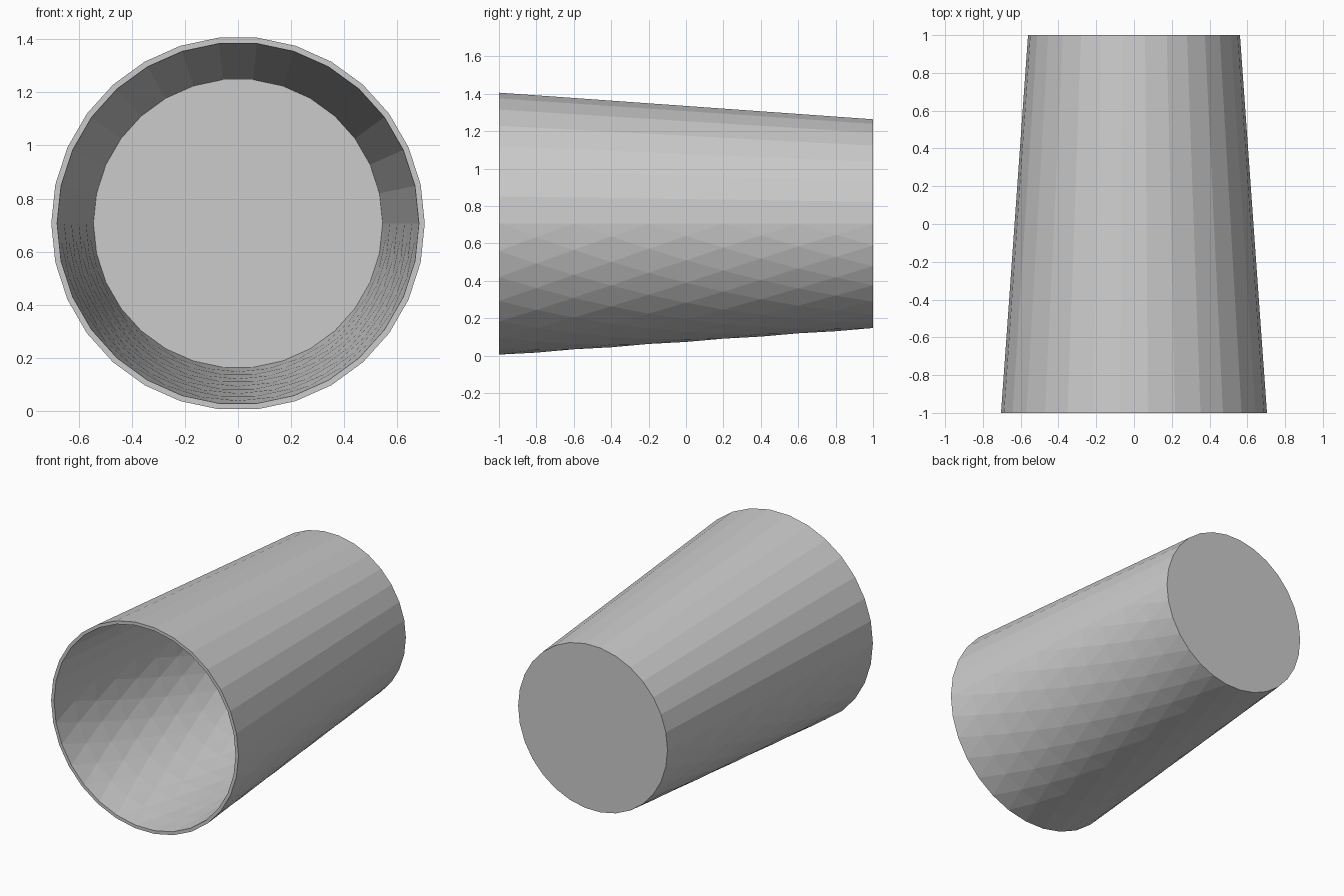
import bpy, bmesh
from math import cos, sin, radians

if "Cube" in bpy.data.objects:
    bpy.data.objects.remove(bpy.data.objects["Cube"])

CZ = 0.706      # height of the axis
STEPS = 15      # facets per half circle
ROWS = 10       # rows of staggered facets on the lower half

bm = bmesh.new()


def ring(y, r, odd=False):
    """Upper half on regular angles, lower half shifted half a step on odd rows."""
    angles = [12 * k for k in range(STEPS + 1)]
    if odd:
        angles += [186 + 12 * k for k in range(STEPS)]
    else:
        angles += [192 + 12 * k for k in range(STEPS - 1)]
    return [bm.verts.new((r * cos(radians(a)), y, CZ + r * sin(radians(a)))) for a in angles]


def shell(y0, r0, y1, r1):
    """Tapered wall; returns its front and back rings."""
    rings = []
    for i in range(ROWS + 1):
        t = i / ROWS
        rings.append(ring(y0 + (y1 - y0) * t, r0 + (r1 - r0) * t, i % 2 == 1))
    for i in range(ROWS):
        a, b = rings[i], rings[i + 1]
        for k in range(STEPS):
            bm.faces.new((a[k], a[k + 1], b[k + 1], b[k]))
        even, odd = (a, b) if i % 2 == 0 else (b, a)
        e = even[STEPS:] + [even[0]]
        o = odd[STEPS:] + [odd[0]]
        for k in range(STEPS + 1):
            bm.faces.new((e[k], o[k], o[k + 1]))
            if k < STEPS:
                bm.faces.new((e[k], o[k + 1], e[k + 1]))
    return rings[0], rings[-1]


# Outer wall, inner wall
outer_front, outer_back = shell(-1, 0.704, 1, 0.561)
inner_front, inner_back = shell(-1, 0.682, 0.98, 0.545)

# Closed end, inside floor and rim
bm.faces.new(outer_back)
bm.faces.new(inner_back)
n = len(outer_front)
for k in range(n):
    j = (k + 1) % n
    bm.faces.new((outer_front[k], outer_front[j], inner_front[j], inner_front[k]))

bmesh.ops.recalc_face_normals(bm, faces=bm.faces)
mesh = bpy.data.meshes.new("tapered_cup")
bm.to_mesh(mesh)
bm.free()
cup = bpy.data.objects.new("tapered_cup", mesh)
bpy.context.collection.objects.link(cup)
